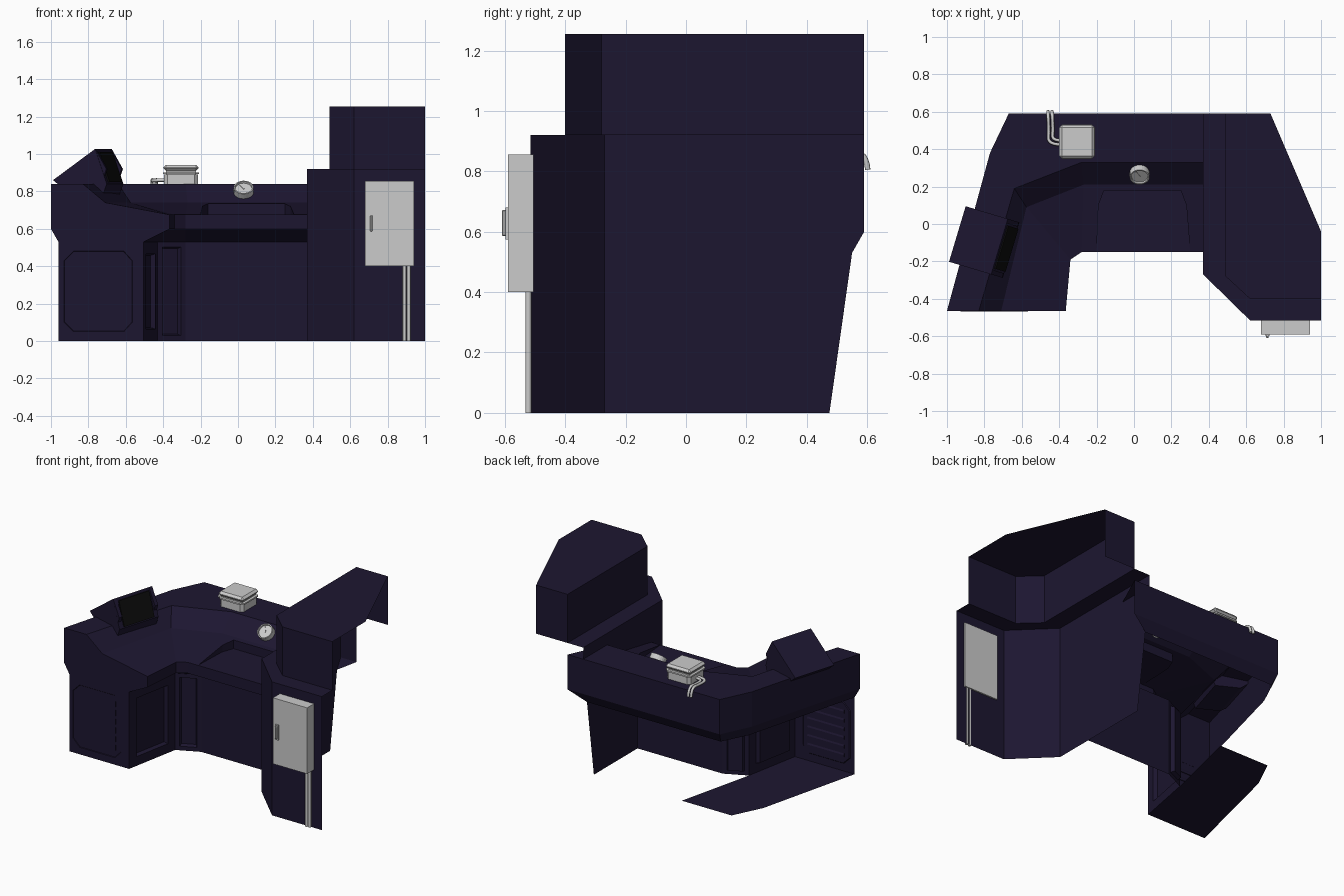
import bpy, bmesh, math
from mathutils import Vector, Matrix

if "Cube" in bpy.data.objects:
    bpy.data.objects.remove(bpy.data.objects["Cube"])


def material(name, rgb):
    m = bpy.data.materials.new(name)
    m.diffuse_color = (*rgb, 1)
    m.use_nodes = True
    m.node_tree.nodes["Principled BSDF"].inputs["Base Color"].default_value = m.diffuse_color
    return m


NAVY = material("dark_navy", (0.012, 0.008, 0.03))
BLACK = material("screen_black", (0.004, 0.004, 0.004))


def finish(bm, name, mat=None):
    me = bpy.data.meshes.new(name)
    bm.to_mesh(me)
    bm.free()
    ob = bpy.data.objects.new(name, me)
    bpy.context.collection.objects.link(ob)
    if mat:
        me.materials.append(mat)
    return ob


def face(bm, pts):
    return bm.faces.new([bm.verts.new(p) for p in pts])


def box(name, lo, hi, mat=None, bevel=0.0, corners_only=False):
    bm = bmesh.new()
    lo, hi = Vector(lo), Vector(hi)
    bmesh.ops.create_cube(bm, size=1, matrix=Matrix.Translation((lo + hi) / 2) @ Matrix.Diagonal((*(hi - lo), 1)))
    if bevel:
        edges = [e for e in bm.edges if not corners_only
                 or abs(e.verts[0].co.z - e.verts[1].co.z) > 1e-4]
        bmesh.ops.bevel(bm, geom=edges, offset=bevel, segments=1, affect='EDGES')
    return finish(bm, name, mat)


def prism(name, profile, matrix, depth, mat):
    """Extrude a 2D profile (u, z) along local y."""
    bm = bmesh.new()
    f = face(bm, [(u, 0, z) for u, z in profile])
    r = bmesh.ops.extrude_face_region(bm, geom=[f])
    bmesh.ops.translate(bm, verts=[v for v in r['geom'] if isinstance(v, bmesh.types.BMVert)], vec=(0, depth, 0))
    bmesh.ops.recalc_face_normals(bm, faces=bm.faces)
    bm.transform(matrix)
    return finish(bm, name, mat)


def tube(name, pts, radius, curve_type='POLY'):
    cu = bpy.data.curves.new(name, 'CURVE')
    cu.dimensions = '3D'
    cu.bevel_depth, cu.bevel_resolution, cu.use_fill_caps = radius, 2, True
    sp = cu.splines.new(curve_type)
    sp.points.add(len(pts) - 1)
    for p, c in zip(sp.points, pts):
        p.co = (*c, 1)
    if curve_type == 'NURBS':
        sp.order_u, sp.use_endpoint_u, sp.resolution_u = 3, True, 5
    ob = bpy.data.objects.new(name, cu)
    bpy.context.collection.objects.link(ob)


# Console: lofted rails around the desk, from the outer lip over the top to the foot panel
foot = [(.37, 0), (-.28, 0), (-.43, -.07), (-.505, -.465)]
edge = [(.37, -.15), (-.28, -.15), (-.34, -.19), (-.365, -.465)]
outer = [(.49, .59), (-.67, .59), (-.77, .38), (-1, -.465)]
rails = [
    (.53, [(.37, .55), (-.65, .55), (-.74, .37), (-.96, -.465)]),
    (.60, outer), (.84, outer),
    (.84, [(.37, .33), (-.28, .33), (-.64, .19), (-.83, -.465)]),
    (.74, [(.37, .21), (-.27, .21), (-.575, .09), (-.71, -.465)]),
    (.675, edge), (.60, edge), (.53, foot), (0, foot)]
bm = bmesh.new()
grid = [[bm.verts.new((x, y, z)) for x, y in line] for z, line in rails]
panels = []
for i in range(len(rails) - 1):
    for j in range(3):
        if (i, j) == (4, 0):
            continue                      # work surface with recess is built below
        f = bm.faces.new((grid[i][j], grid[i][j + 1], grid[i + 1][j + 1], grid[i + 1][j]))
        if i == 7 and j > 0:
            panels.append(f)
bm.faces.new([row[3] for row in grid[:8]])
bm.normal_update()
if panels[0].normal.y > 0:
    bmesh.ops.reverse_faces(bm, faces=bm.faces)
bm.faces.ensure_lookup_table()
end = bm.faces[-1]
bm.normal_update()
if end.normal.y > 0:
    bmesh.ops.reverse_faces(bm, faces=[end])
for f, t in zip(panels, (.04, .09)):
    bmesh.ops.inset_individual(bm, faces=[f], thickness=t)
    bmesh.ops.inset_individual(bm, faces=[f], thickness=.012, depth=-.025)
finish(bm, "console_desk", NAVY)

# Work surface with sunken flat tray
slope = lambda y: .675 + .065 * (y + .15) / .36
tray = [(-.2, -.15), (-.19, .1), (-.16, .18), (.25, .18), (.28, .1), (.3, -.15)]
bm = bmesh.new()
face(bm, [(x, y, slope(y)) for x, y in
          [(.37, -.15), (.37, .21), (-.27, .21), (-.28, -.15)] + tray])
face(bm, [(x, y, .675) for x, y in reversed(tray)])
for a, b in zip(tray, tray[1:]):
    pts = [(*a, slope(a[1])), (*b, slope(b[1])), (*b, .675), (*a, .675)]
    if a[1] == -.15:
        pts.pop()
    elif b[1] == -.15:
        pts.pop(2)
    face(bm, pts)
finish(bm, "work_surface", NAVY)

# Wing front panel with louvred vent, and floor plate
bm = bmesh.new()
face(bm, [(-.96, -.465, 0), (-.505, -.465, 0), (-.505, -.465, .53), (-.96, -.465, .53)])
face(bm, [(-.96, -.465, 0), (-.78, .27, 0), (-.68, .475, 0), (-.3, .475, 0), (-.43, -.07, 0), (-.505, -.465, 0)])
finish(bm, "wing_panel_and_floor", NAVY)
bm = bmesh.new()
o = [(-.93, .1), (-.88, .05), (-.61, .05), (-.565, .1), (-.565, .43), (-.61, .48), (-.88, .48), (-.93, .43)]
f = face(bm, [(x, -.468, z) for x, z in o])
bmesh.ops.inset_individual(bm, faces=[f], thickness=.018)
bmesh.ops.inset_individual(bm, faces=[f], thickness=.008, depth=-.008)
finish(bm, "vent_frame", NAVY)
for i in range(6):
    z = .1 + i * .06
    prism("vent_slat", [(-.455, z), (-.468, z), (-.468, z + .04), (-.455, z + .015)],
          Matrix.Translation((-.885, 0, 0)) @ Matrix(((0, 1, 0, 0), (1, 0, 0, 0), (0, 0, 1, 0), (0, 0, 0, 1))),
          .28, NAVY)

# Tall cabinet: open-backed shell with a stepped upper hood
lower = [(.37, -.27), (.62, -.515), (1, -.515)]
upper = [(.49, .59), (.49, -.28), (.62, -.4), (1, -.4)]
bm = bmesh.new()
face(bm, [(.37, y, z) for y, z in
          [(-.27, 0), (-.27, .92), (.59, .92), (.59, .6), (.55, .53), (.475, 0)]])
for a, b in zip(lower, lower[1:]):
    face(bm, [(*a, 0), (*b, 0), (*b, .92), (*a, .92)])
ledge = [(.37, .59)] + lower
for k in range(3):
    face(bm, [(*p, .92) for p in (ledge[k], ledge[k + 1], upper[k + 1], upper[k])])
hood = [(.73, .59)] + upper
for a, b in zip(hood, hood[1:]):
    face(bm, [(*a, .92), (*b, .92), (*b, 1.255), (*a, 1.255)])
face(bm, [(*p, 1.255) for p in hood + [(1, -.04)]])
finish(bm, "tall_cabinet", NAVY)

# Monitor on the left wing
u, v = Vector((.958, -.287, 0)), Vector((-.287, -.958, 0))
M = Matrix(((u.x, v.x, 0, -.9), (u.y, v.y, 0, .095), (0, 0, 1, 0), (0, 0, 0, 1)))
prism("monitor_body", [(0, .86), (.235, 1.027), (.3, .84), (.27, .76), (.1, .78)], M, .31, NAVY)
for d in (0, .285):
    prism("monitor_cheek", [(.235, 1.027), (.297, .92), (.285, .885)],
          M @ Matrix.Translation((0, d, 0)), .025, NAVY)
prism("monitor_screen", [(.243, 1.01), (.25, 1.01), (.305, .85), (.295, .85)],
      M @ Matrix.Translation((0, .035, 0)), .24, BLACK)

# Junction box on the shelf, with two cables over the back edge
box("junction_base", (-.395, .355, .84), (-.215, .525, .89), bevel=.018, corners_only=True)
box("junction_seam", (-.385, .365, .885), (-.225, .515, .912))
box("junction_flange", (-.402, .347, .892), (-.208, .533, .902), bevel=.02, corners_only=True)
box("junction_lid", (-.4, .35, .91), (-.21, .53, .942), bevel=.014)
for k in (0, .022):
    tube("cable", [(-.39, .425 + k, .86), (-.46 + k, .425 + k, .86), (-.455 + k, .5, .853),
                   (-.46 + k, .597, .87), (-.46 + k, .602, .805)], .009, 'NURBS')

# Round gauge on the sloped panel
tilt = Matrix.Translation((.03, .265, .805)) @ Matrix.Rotation(math.radians(42), 4, 'X')
bm = bmesh.new()
bmesh.ops.create_cone(bm, cap_ends=True, segments=24, radius1=.053, radius2=.053, depth=.045)
top = max(bm.faces, key=lambda f: f.calc_center_median().z)
bmesh.ops.inset_individual(bm, faces=[top], thickness=.007)
bmesh.ops.inset_individual(bm, faces=[top], thickness=.002, depth=-.01)
bm.transform(tilt)
finish(bm, "gauge")
needle = box("gauge_needle", (-.003, -.005, .012), (.003, .035, .016))
needle.data.transform(tilt @ Matrix.Rotation(.6, 4, 'Z'))

# Electrical box with handle and conduits
box("electrical_box", (.68, -.59, .4), (.94, -.505, .855))
box("handle_plate", (.702, -.598, .575), (.724, -.588, .68))
box("handle", (.706, -.61, .585), (.72, -.595, .672), bevel=.004)
for x in (.89, .913):
    tube("conduit", [(x, -.522, 0), (x, -.522, .405)], .01)
